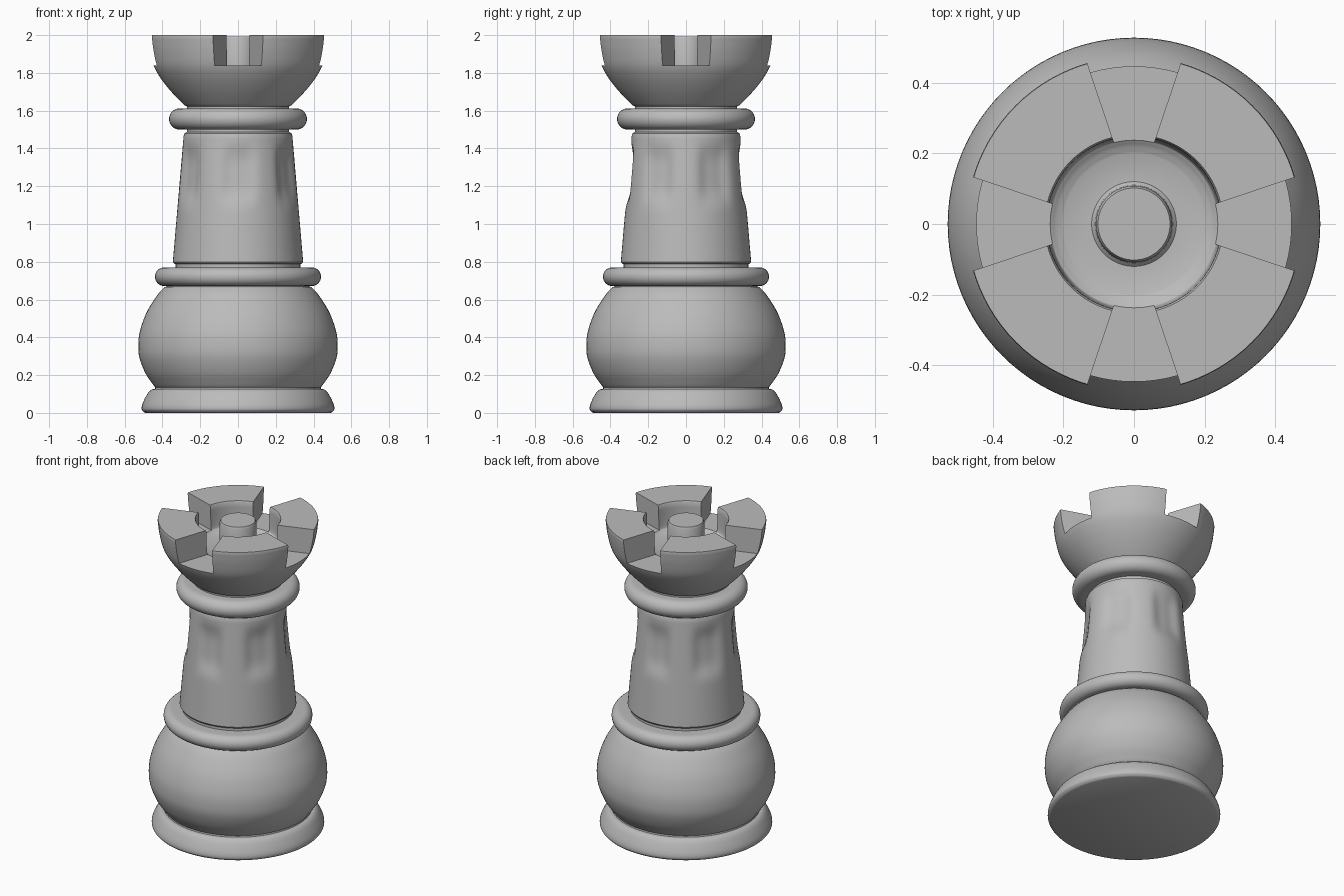
import bpy, bmesh, math
from mathutils import Vector

cube = bpy.data.objects.get("Cube")
if cube:
    bpy.data.objects.remove(cube, do_unlink=True)

SEGMENTS = 96
TAU = 2 * math.pi

grey = bpy.data.materials.new("stone grey")
grey.use_nodes = True
grey.diffuse_color = (0.5, 0.5, 0.5, 1)
grey.node_tree.nodes["Principled BSDF"].inputs["Base Color"].default_value = grey.diffuse_color


def curve(points, steps=5):
    """Smooth curve through (radius, height) points."""
    p = [Vector(q) for q in points]
    p = [2 * p[0] - p[1]] + p + [2 * p[-1] - p[-2]]
    out = []
    for a, b, c, d in zip(p, p[1:], p[2:], p[3:]):
        for i in range(steps):
            t = i / steps
            out.append(0.5 * (2 * b + (c - a) * t + (2 * a - 5 * b + 4 * c - d) * t * t
                              + (3 * b - a - 3 * c + d) * t ** 3))
    return [tuple(v) for v in out] + [points[-1]]


def finish(name, bm):
    bmesh.ops.recalc_face_normals(bm, faces=bm.faces)
    mesh = bpy.data.meshes.new(name)
    bm.to_mesh(mesh)
    bm.free()
    mesh.materials.append(grey)
    ob = bpy.data.objects.new(name, mesh)
    bpy.context.collection.objects.link(ob)
    return ob


def shade(ob):
    bpy.ops.object.select_all(action='DESELECT')
    ob.select_set(True)
    bpy.context.view_layer.objects.active = ob
    bpy.ops.object.shade_smooth_by_angle(angle=math.radians(35))


def lathe(name, profile, dent=None):
    """Turn a profile about z; both ends are closed on the axis."""
    bm = bmesh.new()
    rings = []
    for r, z in profile:
        ring = []
        for i in range(SEGMENTS):
            a = TAU * i / SEGMENTS
            rr = r - (dent(a, z) if dent else 0)
            ring.append(bm.verts.new((rr * math.cos(a), rr * math.sin(a), z)))
        rings.append(ring)
    for lo, hi in zip(rings, rings[1:]):
        for i in range(SEGMENTS):
            j = (i + 1) % SEGMENTS
            bm.faces.new((lo[i], lo[j], hi[j], hi[i]))
    bm.faces.new(rings[0][::-1])
    bm.faces.new(rings[-1])
    return finish(name, bm)


def collar(name, radius, low, high, inner):
    """Rounded ring with a half-round edge."""
    mid, half = (low + high) / 2, (high - low) / 2
    edge = [(radius - half * (1 - math.cos(a)), mid + half * math.sin(a))
            for a in (math.pi * (k / 16 - 0.5) for k in range(17))]
    shade(lathe(name, [(inner, low)] + edge + [(inner, high)]))


def thumb_dents(a, z):
    """Six shallow hollows around the upper shaft."""
    off = (a - math.pi / 2 + math.pi / 6) % (math.pi / 3) - math.pi / 6
    return 0.023 * math.exp(-(off / 0.27) ** 4 - ((z - 1.26) / 0.14) ** 4)


# Foot and rounded body
shade(lathe("foot", [(0.49, 0)] + curve([(0.5, 0.005), (0.51, 0.02), (0.505, 0.05),
                                          (0.48, 0.1), (0.46, 0.122), (0.44, 0.127)])
            + [(0.435, 0.15)]))
shade(lathe("round_body", [(0.43, 0.13), (0.44, 0.137)]
            + curve([(0.45, 0.15), (0.49, 0.21), (0.52, 0.285), (0.528, 0.35), (0.52, 0.43),
                     (0.485, 0.53), (0.43, 0.62), (0.395, 0.66), (0.38, 0.668)])
            + [(0.37, 0.69)]))

# Collars and the necks joining the parts
collar("lower_collar", 0.44, 0.672, 0.77, 0.34)
shade(lathe("lower_neck", [(0.33, 0.74), (0.33, 0.81)]))
collar("upper_collar", 0.365, 1.5, 1.612, 0.27)
shade(lathe("upper_neck", [(0.27, 1.45), (0.27, 1.65)]))

# Tapered shaft
low, high = Vector((0.345, 0.8)), Vector((0.288, 1.465))
shaft = [tuple(low.lerp(high, k / 40)) for k in range(41)]
shade(lathe("shaft", [(0.325, 0.787), (0.338, 0.79)] + shaft
            + [(0.283, 1.48), (0.27, 1.487)], thumb_dents))

# Cup-shaped head with hollow and central post
bowl = curve([(0.285, 1.63), (0.325, 1.67), (0.37, 1.72), (0.415, 1.78),
              (0.447, 1.84), (0.466, 1.92), (0.475, 1.99)])
hollow = curve([(0.248, 1.99), (0.243, 1.86), (0.23, 1.835), (0.2, 1.82)])
post = [(0.12, 1.82), (0.11, 1.83), (0.108, 1.98), (0.102, 1.992)]
head = lathe("battlement_head", [(0.265, 1.622), (0.275, 1.624)] + bowl
             + [(0.473, 2.0), (0.253, 2.0)] + hollow + post)

# Four flared notches cut through the rim
bm = bmesh.new()
for k in range(4):
    turn = k * math.pi / 2
    levels = []
    for z in (1.84, 2.1):
        loop = []
        for r, side in ((0.15, -1), (0.15, 1), (0.6, 1), (0.6, -1)):
            p = Vector((r, side * (0.06 + (r - 0.24) * 0.335), z))
            loop.append(bm.verts.new((p.x * math.cos(turn) - p.y * math.sin(turn),
                                      p.x * math.sin(turn) + p.y * math.cos(turn), z)))
        levels.append(loop)
    bottom, top = levels
    bm.faces.new(bottom[::-1])
    bm.faces.new(top)
    for i in range(4):
        j = (i + 1) % 4
        bm.faces.new((bottom[i], bottom[j], top[j], top[i]))
cutter = finish("notch_cutter", bm)
cutter.hide_render = True
cut = head.modifiers.new("notches", 'BOOLEAN')
cut.operation = 'DIFFERENCE'
cut.solver = 'EXACT'
cut.object = cutter
bpy.context.view_layer.objects.active = head
bpy.ops.object.modifier_apply(modifier=cut.name)
bpy.data.objects.remove(cutter, do_unlink=True)
shade(head)
